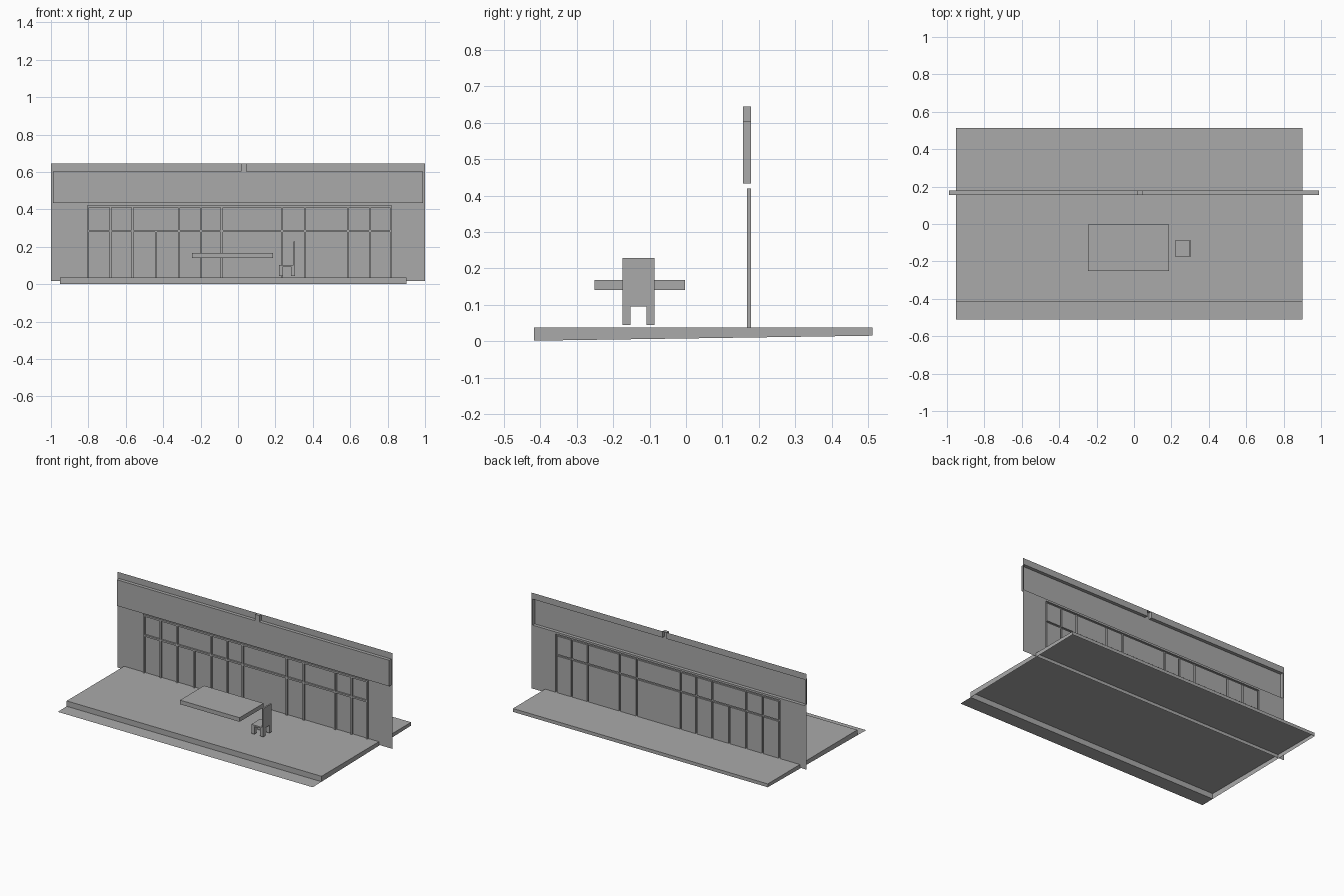
import bpy, bmesh

if "Cube" in bpy.data.objects:
    bpy.data.objects.remove(bpy.data.objects["Cube"])

gray = bpy.data.materials.new("plain gray")
gray.diffuse_color = (0.4, 0.4, 0.4, 1)
gray.use_nodes = True
gray.node_tree.nodes["Principled BSDF"].inputs["Base Color"].default_value = gray.diffuse_color


def finish(name, bm, merge=False):
    bmesh.ops.remove_doubles(bm, verts=bm.verts, dist=1e-5)
    if merge:
        bmesh.ops.dissolve_limit(bm, angle_limit=0.001, verts=bm.verts, edges=bm.edges)
    bmesh.ops.recalc_face_normals(bm, faces=bm.faces)
    me = bpy.data.meshes.new(name)
    bm.to_mesh(me)
    bm.free()
    me.materials.append(gray)
    ob = bpy.data.objects.new(name, me)
    bpy.context.collection.objects.link(ob)
    return ob


def quad(bm, *pts):
    return bm.faces.new([bm.verts.new(p) for p in pts])


def box(name, x0, x1, y0, y1, z0, z1):
    bm = bmesh.new()
    bmesh.ops.create_cube(bm, size=1)
    for v in bm.verts:
        v.co = (x1 if v.co.x > 0 else x0, y1 if v.co.y > 0 else y0, z1 if v.co.z > 0 else z0)
    return finish(name, bm)


# gently sloping site plane: the slab sits on it, a strip shows in front
def site_z(y):
    return 0.0147 * (y + 0.51)


SX0, SX1, SY0, SY1, TOP = -0.953, 0.90, -0.418, 0.512, 0.037

bm = bmesh.new()
quad(bm, (SX0, -0.51, 0), (SX1, -0.51, 0), (SX1, SY0, site_z(SY0)), (SX0, SY0, site_z(SY0)))
finish("front_ground_strip", bm)

# floor slab, open underneath
bm = bmesh.new()
ring = [(SX0, SY0), (SX1, SY0), (SX1, SY1), (SX0, SY1)]
quad(bm, *[(x, y, TOP) for x, y in ring])
for (ax, ay), (bx, by) in zip(ring, ring[1:] + ring[:1]):
    quad(bm, (ax, ay, site_z(ay)), (bx, by, site_z(by)), (bx, by, TOP), (ax, ay, TOP))
finish("floor_slab", bm)

# facade: one thin sheet, with header and window frames pressed forward
WALL_Y, FRAME_Y, HEAD_Y = 0.178, 0.167, 0.156
BAR = 0.011
mullions = [-0.803, -0.682, -0.564, -0.438, -0.315, -0.198, -0.087, 0.235, 0.358, 0.588, 0.706, 0.819]
short_mullion = -0.438
zs = [0.016, TOP, 0.278, 0.289, 0.409, 0.42, 0.433, 0.604, 0.645]
xs = sorted([-1, 1, -0.99, 0.99, 0.016, 0.046] + [m + s * BAR / 2 for m in mullions for s in (-1, 1)])


def part(x, z):
    if not (-1 < x < 1 and zs[0] < z < zs[-1]):
        return "wall", WALL_Y
    if 0.433 < z < 0.604 and abs(x) < 0.99:
        return "header_panel", HEAD_Y
    if z > 0.604 and 0.016 < x < 0.046:
        return "header_cap", HEAD_Y
    if TOP < z < 0.42 and mullions[0] - BAR / 2 < x < mullions[-1] + BAR / 2:
        if z > 0.409 or 0.278 < z < 0.289:
            return "window_frame", FRAME_Y
        for m in mullions:
            if abs(x - m) < BAR / 2 and (m != short_mullion or z < 0.289):
                return "window_frame", FRAME_Y
        return "window_panes", WALL_Y
    return "wall", WALL_Y


meshes = {}
for i in range(len(xs) - 1):
    for k in range(len(zs) - 1):
        x0, x1, z0, z1 = xs[i], xs[i + 1], zs[k], zs[k + 1]
        cx, cz = (x0 + x1) / 2, (z0 + z1) / 2
        name, y = part(cx, cz)
        bm = meshes.setdefault(name, bmesh.new())
        quad(bm, (x0, y, z0), (x1, y, z0), (x1, y, z1), (x0, y, z1))
        # side walls wherever the neighbour lies further back
        for nx, nz, (ax, az), (bx, bz) in (
            (x0 - 1e-4, cz, (x0, z0), (x0, z1)), (x1 + 1e-4, cz, (x1, z0), (x1, z1)),
            (cx, z0 - 1e-4, (x0, z0), (x1, z0)), (cx, z1 + 1e-4, (x0, z1), (x1, z1)),
        ):
            ny = part(nx, nz)[1]
            if ny > y + 1e-6:
                quad(bm, (ax, y, az), (bx, y, bz), (bx, ny, bz), (ax, ny, az))
for name, bm in meshes.items():
    finish(name, bm, merge=True)

# table board
box("table_top", -0.245, 0.188, -0.252, -0.003, 0.141, 0.168)

# chair
CX0, CX1, CY0, CY1, LEG = 0.219, 0.306, -0.175, -0.087, 0.022
box("chair_seat", CX0, CX1, CY0, CY1, 0.095, 0.104)
box("chair_back", CX1 - 0.01, CX1, CY0, CY1, 0.104, 0.229)
for x in (CX0, CX1 - LEG):
    for y in (CY0, CY1 - LEG):
        box("chair_leg", x, x + LEG, y, y + LEG, 0.044, 0.095)
